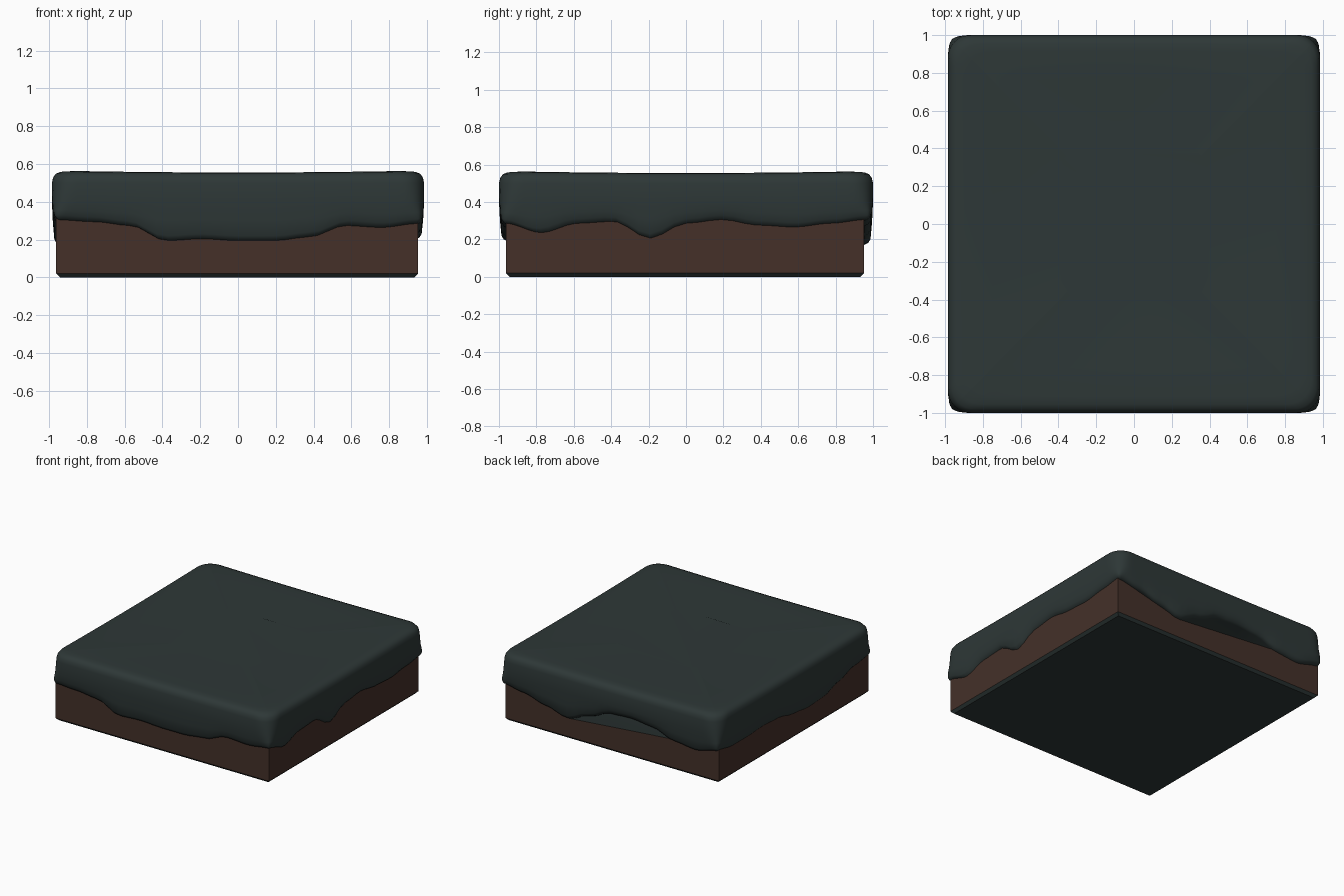
import bpy, bmesh, math
from mathutils import Vector

if "Cube" in bpy.data.objects:
    bpy.data.objects.remove(bpy.data.objects["Cube"], do_unlink=True)


def material(name, rgb):
    m = bpy.data.materials.new(name)
    m.use_nodes = True
    color = (*rgb, 1)
    m.diffuse_color = color
    m.node_tree.nodes["Principled BSDF"].inputs["Base Color"].default_value = color
    return m


moss = material("dark moss green", (0.027, 0.039, 0.038))
earth = material("brown earth", (0.058, 0.030, 0.022))

# Hem heights of the moss, evenly spaced along each side, counterclockwise
HEM = [
    (.31, .30, .28, .20, .21, .20, .20, .22, .28, .27, .29),   # front
    (.29, .24, .29, .30, .21, .29, .31, .28, .27, .29, .31),   # right
    (.31, .28, .23, .18, .25, .32, .33, .31, .25, .23, .27),   # back
    (.27, .24, .24, .25, .24, .20, .18, .19, .24, .29, .31),   # left
]
STEPS = 48


def hem_height(side, t):
    row = HEM[side]
    f = (t + 1) / 2 * (len(row) - 1)
    i = min(int(f), len(row) - 2)
    k = f - i
    k = k * k * (3 - 2 * k)
    return row[i] * (1 - k) + row[i + 1] * k


# Perimeter stations: side number and position, denser near the corners
stations = [(s, math.sin((v / STEPS - .5) * math.pi))
            for s in range(4) for v in range(STEPS)]


def outline(side, t, half, radius):
    """Point on a rounded square."""
    p = Vector(((t, -1), (1, t), (-t, 1), (-1, -t))[side]) * half
    lim = half - radius
    c = Vector([max(-lim, min(lim, a)) for a in p])
    return c + (p - c).normalized() * radius


def finish(bm, name, mats, angle):
    bmesh.ops.recalc_face_normals(bm, faces=bm.faces)
    mesh = bpy.data.meshes.new(name)
    bm.to_mesh(mesh)
    bm.free()
    for m in mats:
        mesh.materials.append(m)
    ob = bpy.data.objects.new(name, mesh)
    bpy.context.collection.objects.link(ob)
    bpy.ops.object.select_all(action="DESELECT")
    ob.select_set(True)
    bpy.context.view_layer.objects.active = ob
    bpy.ops.object.shade_smooth_by_angle(angle=math.radians(angle))
    return ob


# Moss cap: rings of (half width, corner radius, hem share, height)
RINGS = [
    (.940, .01, 1, -.01), (.960, .015, 1, 0), (.972, .03, 1, .02),
    (.980, .06, .5, .20), (.985, .10, 0, .40), (.985, .12, 0, .50),
    (.979, .12, 0, .53), (.965, .12, 0, .55), (.94, .13, 0, .56),
    (.90, .15, 0, .563), (.75, .2, 0, .56), (.4, .15, 0, .555),
]
bm = bmesh.new()
rings = []
for half, radius, share, z in RINGS:
    ring = []
    for s, t in stations:
        p = outline(s, t, half, radius)
        dip = .008 * math.cos(t * math.pi / 2) if z > .5 else 0
        ring.append(bm.verts.new((p.x, p.y * 1.015, z - dip + share * hem_height(s, t))))
    rings.append(ring)
n = len(stations)
for a, b in zip(rings, rings[1:]):
    for i in range(n):
        j = (i + 1) % n
        bm.faces.new((a[i], a[j], b[j], b[i]))
bm.faces.new(rings[-1])
bm.faces.new(rings[0][::-1])
finish(bm, "moss_cap", [moss], 50)

# Earth block: sharp corners, narrow bevel and dark underside
bm = bmesh.new()
bmesh.ops.create_cube(bm, size=1)
for v in bm.verts:
    v.co = Vector((v.co.x * 1.915 - .005, v.co.y * 1.915 - .005, (v.co.z + .5) * .335))
low = [e for e in bm.edges if all(v.co.z < .01 for v in e.verts)]
bmesh.ops.bevel(bm, geom=low, offset=.02, segments=1, affect="EDGES")
bm.normal_update()
for f in bm.faces:
    f.material_index = 1 if f.normal.z < -.3 else 0
finish(bm, "earth_block", [earth, moss], 30)
